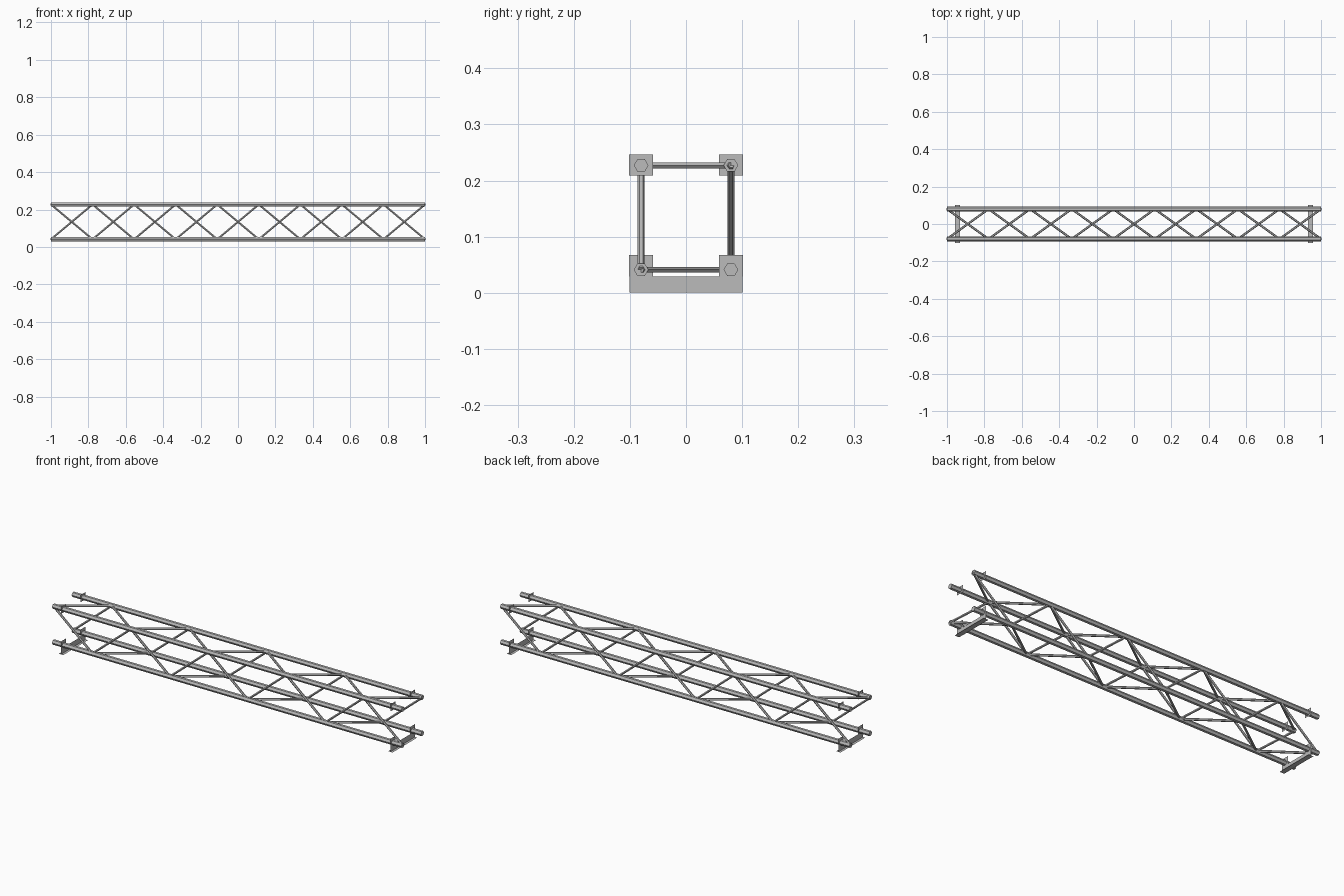
import bpy
import math
from mathutils import Vector

cube = bpy.data.objects.get("Cube")
if cube:
    bpy.data.objects.remove(cube)

# Main dimensions
HALF = 1.0
CHORD_Y, LOW_Z, HIGH_Z = 0.08, 0.041, 0.227
CHORD_R, BRACE_R = 0.013, 0.006
BAYS = 9
PLATE_X = 0.943

steel = bpy.data.materials.new("grey steel")
steel.use_nodes = True
steel.diffuse_color = (0.5, 0.5, 0.5, 1)
steel.node_tree.nodes["Principled BSDF"].inputs["Base Color"].default_value = (0.5, 0.5, 0.5, 1)


def mesh_object(name, verts, faces):
    mesh = bpy.data.meshes.new(name)
    mesh.from_pydata(verts, [], faces)
    mesh.materials.append(steel)
    obj = bpy.data.objects.new(name, mesh)
    bpy.context.collection.objects.link(obj)
    return obj


def hex_ring(centre, side, up, radius):
    return [centre + radius * (math.cos(i * math.pi / 3) * side + math.sin(i * math.pi / 3) * up)
            for i in range(6)]


def hex_rods(name, segments, radius):
    """Six-sided capped rods, one per (start, end) pair, in one object."""
    verts, faces = [], []
    for start, end in segments:
        start, end = Vector(start), Vector(end)
        axis = (end - start).normalized()
        side = Vector((0, 0, 1)).cross(axis).normalized()
        up = axis.cross(side)
        b = len(verts)
        verts += hex_ring(start, side, up, radius) + hex_ring(end, side, up, radius)
        faces += [[b + i, b + (i + 1) % 6, b + 6 + (i + 1) % 6, b + 6 + i] for i in range(6)]
        faces += [[b + i for i in reversed(range(6))], [b + 6 + i for i in range(6)]]
    return mesh_object(name, verts, faces)


def upright_sheet(name, x, y0, y1, z0, z1):
    return mesh_object(name, [(x, y0, z0), (x, y1, z0), (x, y1, z1), (x, y0, z1)], [[0, 1, 2, 3]])


# Four long chords
corners = {
    "front_bottom": (-CHORD_Y, LOW_Z), "front_top": (-CHORD_Y, HIGH_Z),
    "back_bottom": (CHORD_Y, LOW_Z), "back_top": (CHORD_Y, HIGH_Z),
}
for label, (y, z) in corners.items():
    hex_rods(label + "_chord", [((-HALF, y, z), (HALF, y, z))], CHORD_R)

# Zigzag braces on each of the four sides, from first corner to second and back
sides = {
    "front": ("front_top", "front_bottom"),
    "back": ("back_bottom", "back_top"),
    "top": ("front_top", "back_top"),
    "bottom": ("back_bottom", "front_bottom"),
}
for label, ends in sides.items():
    nodes = [(-HALF + 2 * HALF * k / BAYS, *corners[ends[k % 2]]) for k in range(BAYS + 1)]
    hex_rods(label + "_braces", list(zip(nodes, nodes[1:])), BRACE_R)

# Sheet-metal collars and feet at both ends
PLATE_HALF, FOOT_Y, FOOT_TOP, FLANGE = 0.0215, 0.101, 0.029, 0.013
for end, x in (("left", PLATE_X), ("right", -PLATE_X)):
    for label, (y, z) in corners.items():
        low, high = (FOOT_TOP, 0.067) if z == LOW_Z else (0.209, 0.246)
        upright_sheet(f"{end}_{label}_collar", x, y - PLATE_HALF, y + PLATE_HALF, low, high)
    upright_sheet(f"{end}_foot_web", x, -FOOT_Y, FOOT_Y, 0, FOOT_TOP)
    mesh_object(f"{end}_foot_flange",
                [(x + sx * FLANGE, sy * FOOT_Y, 0) for sx, sy in ((-1, -1), (1, -1), (1, 1), (-1, 1))],
                [[0, 1, 2, 3]])
